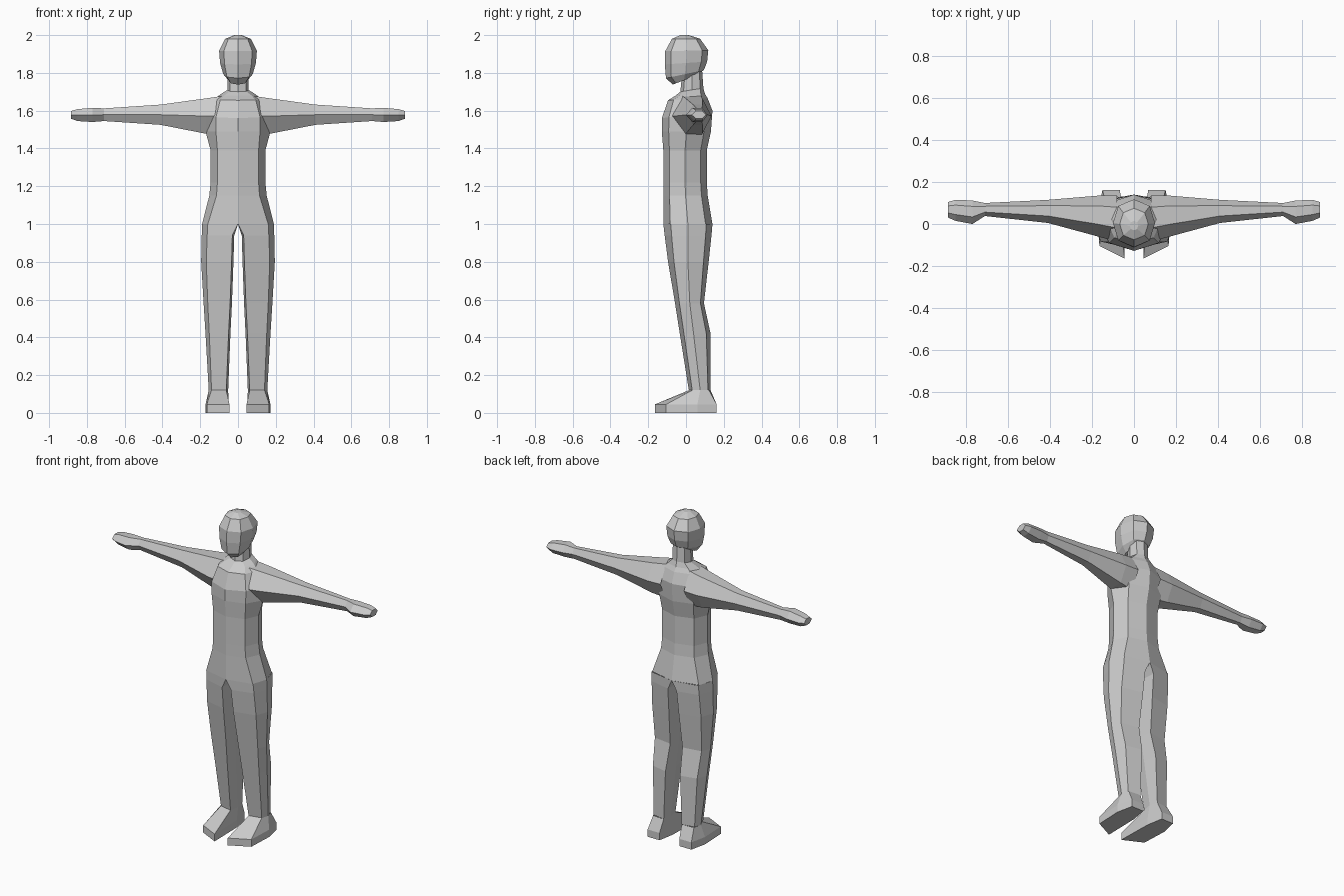
import bpy, bmesh

cube = bpy.data.objects.get("Cube")
if cube:
    bpy.data.objects.remove(cube, do_unlink=True)

# One matte grey for the whole figure
grey = bpy.data.materials.new("matte grey")
grey.use_nodes = True
COLOUR = (0.6, 0.6, 0.6, 1.0)
grey.diffuse_color = COLOUR
bsdf = grey.node_tree.nodes["Principled BSDF"]
bsdf.inputs["Base Color"].default_value = COLOUR
bsdf.inputs["Roughness"].default_value = 0.8


def loft(name, rings, closed=True, cap_start=False, cap_end=False):
    """Skin the +x half through rings of points, then mirror it."""
    bm = bmesh.new()
    rows = [[bm.verts.new(p) for p in ring] for ring in rings]
    n = len(rows[0])
    for a, b in zip(rows, rows[1:]):
        for i in range(n if closed else n - 1):
            j = (i + 1) % n
            bm.faces.new((a[i], a[j], b[j], b[i]))
    if cap_start:
        bm.faces.new(rows[0][::-1])
    if cap_end:
        bm.faces.new(rows[-1])
    bmesh.ops.recalc_face_normals(bm, faces=bm.faces)
    mesh = bpy.data.meshes.new(name)
    bm.to_mesh(mesh)
    bm.free()
    mesh.materials.append(grey)
    obj = bpy.data.objects.new(name, mesh)
    bpy.context.collection.objects.link(obj)
    mirror = obj.modifiers.new("mirror", "MIRROR")
    mirror.use_clip = True
    return obj


def half_ring(hw, yf, yb, zf, zb, corner=0.75, keep=0.72):
    """Half of an eight-sided section; zf and zb tilt it front to back."""
    ym = (yf + yb) / 2
    outline = [(0, yf), (hw * corner, ym + (yf - ym) * keep), (hw, ym),
               (hw * corner, ym + (yb - ym) * keep), (0, yb)]
    return [(x, y, zf + (zb - zf) * (y - yf) / (yb - yf)) for x, y in outline]


def arm_ring(x, yf, yb, zt, zb):
    """Six-sided arm section across x."""
    d, zm = yb - yf, (zt + zb) / 2
    return [(x, yf, zm), (x, yf + 0.3 * d, zt), (x, yf + 0.75 * d, zt),
            (x, yb, zm), (x, yf + 0.75 * d, zb), (x, yf + 0.3 * d, zb)]


def leg_ring(z, xi, xf, xo, yf, ym, yb):
    """Six-sided leg section with a flat inner side."""
    return [(xi, yf, z), (xf, yf * 0.7 + ym * 0.3, z), (xo, ym, z),
            (xf, yb * 0.75 + ym * 0.25, z), (xi, yb, z), (max(xi - 0.01, 0), ym, z)]


# Torso with shoulders and neck, from the hips up
loft("torso", [half_ring(*r) for r in (
    (0.190, -0.120, 0.140, 1.00, 1.00, 0.84),
    (0.152, -0.120, 0.115, 1.15, 1.15),
    (0.145, -0.120, 0.110, 1.22, 1.22),
    (0.145, -0.120, 0.110, 1.39, 1.39),
    (0.172, -0.128, 0.132, 1.49, 1.49, 0.68),
    (0.172, -0.128, 0.140, 1.56, 1.60, 0.68),
    (0.125, -0.095, 0.115, 1.655, 1.665),
    (0.095, -0.055, 0.100, 1.68, 1.69),
    (0.056, -0.030, 0.092, 1.70, 1.72),
    (0.054, -0.020, 0.085, 1.80, 1.82))], closed=False)

# Head, with the jaw lower in front
loft("head", [half_ring(*r) for r in (
    (0.050, -0.070, 0.050, 1.738, 1.785),
    (0.078, -0.106, 0.095, 1.772, 1.815),
    (0.095, -0.112, 0.112, 1.845, 1.860),
    (0.100, -0.110, 0.118, 1.915, 1.920),
    (0.068, -0.075, 0.075, 1.980, 1.980),
    (0.020, -0.030, 0.015, 2.000, 2.000))],
    closed=False, cap_start=True, cap_end=True)

# Arms held straight out, ending in mitten hands
loft("arms", [arm_ring(*r) for r in (
    (0.080, -0.085, 0.135, 1.678, 1.470),
    (0.170, -0.060, 0.135, 1.665, 1.478),
    (0.410, 0.005, 0.115, 1.632, 1.525),
    (0.710, 0.038, 0.100, 1.612, 1.545))])
loft("hands", [arm_ring(*r) for r in (
    (0.710, 0.038, 0.100, 1.612, 1.545),
    (0.770, 0.000, 0.112, 1.615, 1.540),
    (0.850, 0.015, 0.115, 1.608, 1.545),
    (0.885, 0.030, 0.105, 1.598, 1.558))], cap_end=True)

# Legs, meeting at the crotch
loft("legs", [leg_ring(*r) for r in (
    (1.00, 0.000, 0.160, 0.190, -0.120, 0.010, 0.140),
    (0.94, 0.030, 0.163, 0.192, -0.113, 0.010, 0.135),
    (0.80, 0.034, 0.168, 0.195, -0.095, 0.010, 0.120),
    (0.58, 0.042, 0.160, 0.182, -0.058, 0.020, 0.095),
    (0.42, 0.050, 0.152, 0.172, -0.033, 0.040, 0.130),
    (0.12, 0.062, 0.140, 0.155, 0.015, 0.075, 0.130))])

# Feet: wedge with a slanted toe line, narrowing up to the ankle
sole = [(0.045, -0.165), (0.165, -0.105), (0.172, 0.060),
        (0.150, 0.162), (0.068, 0.162), (0.050, 0.060)]
ankle = [(0.062, 0.015), (0.140, 0.033), (0.155, 0.075),
         (0.140, 0.122), (0.062, 0.130), (0.052, 0.075)]
loft("feet", [[(x, y, 0.0) for x, y in sole],
              [(x, y, 0.045) for x, y in sole],
              [(x, y, 0.120) for x, y in ankle]], cap_start=True)
